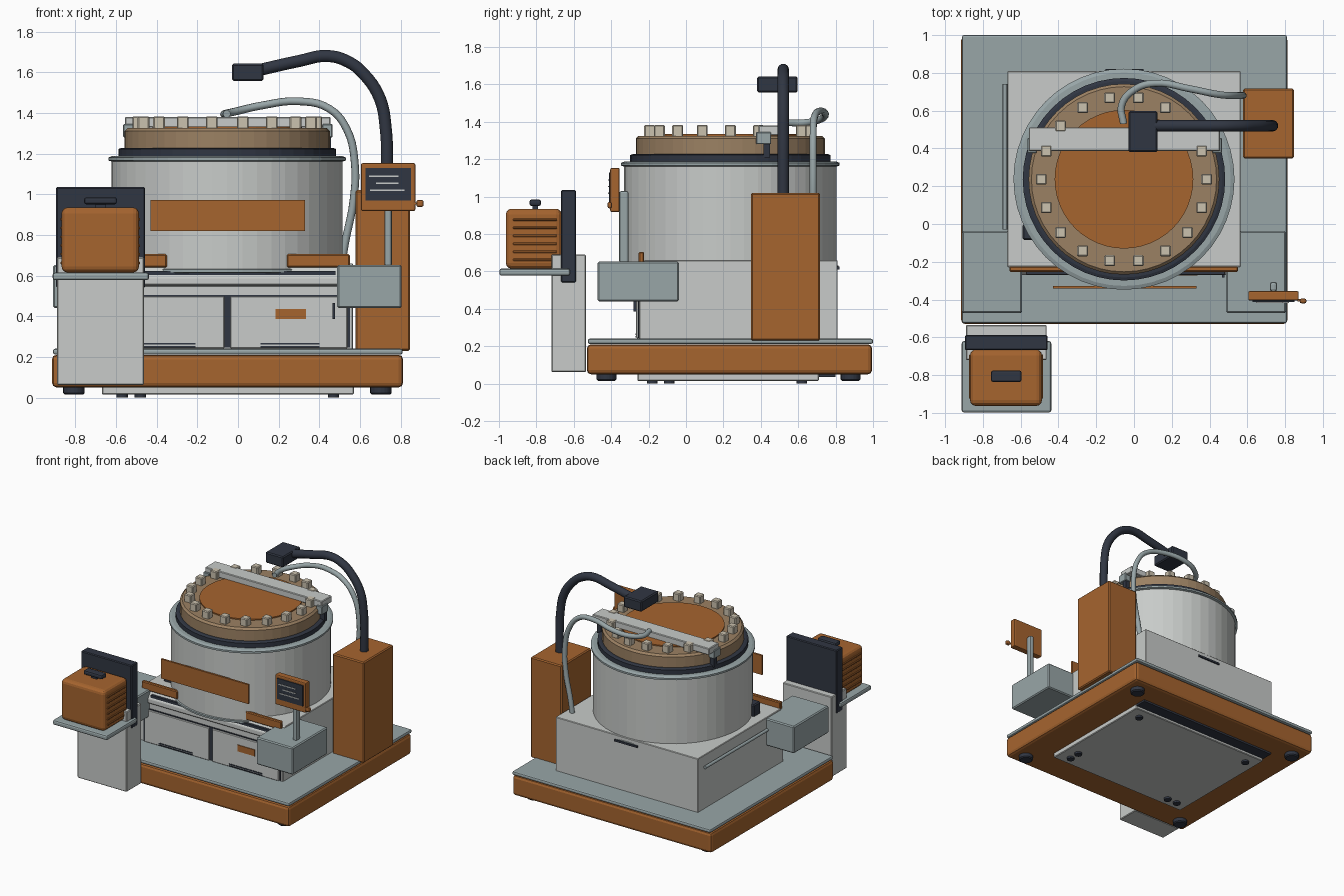
import bpy, bmesh, math
from mathutils import Vector


def colour(name, r, g, b):
    m = bpy.data.materials.new(name)
    m.diffuse_color = (r, g, b, 1)
    return m


ORANGE = colour("burnt orange", 0.38, 0.128, 0.028)
LIGHT = colour("light grey", 0.58, 0.60, 0.585)
BLUE = colour("blue grey", 0.315, 0.38, 0.39)
DARK = colour("dark slate", 0.03, 0.037, 0.055)
TAN = colour("tan", 0.33, 0.22, 0.125)
CREAM = colour("cream", 0.60, 0.54, 0.43)


def make(name, bm, mat, bevel=0, segs=2):
    bmesh.ops.recalc_face_normals(bm, faces=bm.faces)
    me = bpy.data.meshes.new(name)
    bm.to_mesh(me)
    bm.free()
    me.materials.append(mat)
    ob = bpy.data.objects.new(name, me)
    bpy.context.collection.objects.link(ob)
    if bevel:
        mod = ob.modifiers.new("bevel", "BEVEL")
        mod.width, mod.segments = bevel, segs
    return ob


def box(name, x, y, z, mat, bevel=0, segs=2):
    bm = bmesh.new()
    bmesh.ops.create_cube(bm, size=1)
    for v in bm.verts:
        v.co = [a + (b - a) * (c + 0.5) for (a, b), c in zip((x, y, z), v.co)]
    return make(name, bm, mat, bevel, segs)


def lathe(name, centre, profile, mat, sides=48):
    """Revolve (radius, z) points around a vertical axis and cap both ends."""
    bm = bmesh.new()
    rings = []
    for r, z in profile:
        rings.append([bm.verts.new((centre[0] + r * math.cos(2 * math.pi * i / sides),
                                    centre[1] + r * math.sin(2 * math.pi * i / sides), z))
                      for i in range(sides)])
    for a, b in zip(rings, rings[1:]):
        for i in range(sides):
            j = (i + 1) % sides
            bm.faces.new((a[i], a[j], b[j], b[i]))
    bm.faces.new(rings[0])
    bm.faces.new(rings[-1])
    return make(name, bm, mat)


def tube(name, points, radius, mat):
    """Smooth pipe through the given points, turned into a mesh."""
    cu = bpy.data.curves.new(name, "CURVE")
    cu.dimensions = "3D"
    cu.bevel_depth, cu.bevel_resolution, cu.resolution_u = radius, 3, 5
    cu.use_fill_caps = True
    sp = cu.splines.new("BEZIER")
    sp.bezier_points.add(len(points) - 1)
    for bp, p in zip(sp.bezier_points, points):
        bp.co = p
        bp.handle_left_type = bp.handle_right_type = "AUTO"
    tmp = bpy.data.objects.new(name + "_curve", cu)
    bpy.context.collection.objects.link(tmp)
    bpy.context.view_layer.update()
    me = bpy.data.meshes.new_from_object(tmp.evaluated_get(bpy.context.evaluated_depsgraph_get()))
    bpy.data.objects.remove(tmp)
    me.materials.clear()
    me.materials.append(mat)
    me.polygons.foreach_set("use_smooth", [len(p.vertices) == 4 for p in me.polygons])
    ob = bpy.data.objects.new(name, me)
    bpy.context.collection.objects.link(ob)


# Base, deck and feet
box("base", (-0.915, 0.812), (-0.53, 0.995), (0.05, 0.21), ORANGE, 0.022)
box("deck", (-0.91, 0.81), (-0.525, 1.0), (0.212, 0.24), BLUE, 0.01)
for x in (-0.807, 0.703):
    for y in (-0.425, 0.88):
        lathe("base_foot", (x, y), [(0.045, 0.015), (0.053, 0.022), (0.053, 0.06)], DARK, 20)
box("underside_plate", (-0.67, 0.57), (-0.26, 0.71), (0.015, 0.06), LIGHT, 0.005, 1)
box("underside_recess", (-0.67, 0.57), (0.71, 0.80), (0.035, 0.055), DARK)
for x, y in ((-0.57, -0.18), (0.47, -0.18), (-0.57, 0.62), (0.47, 0.62), (-0.48, -0.18), (0.47, -0.09)):
    lathe("small_foot", (x, y), [(0.028, 0), (0.028, 0.02)], DARK, 16)

# Cabinet with a sloping front shoulder
side = [(-0.25, 0.23), (-0.25, 0.55), (-0.27, 0.555), (-0.27, 0.59), (-0.222, 0.66),
        (0.81, 0.66), (0.81, 0.23)]
bm = bmesh.new()
ends = [[bm.verts.new((x, y, z)) for y, z in side] for x in (-0.67, 0.565)]
for i in range(len(side)):
    j = (i + 1) % len(side)
    bm.faces.new((ends[0][i], ends[0][j], ends[1][j], ends[1][i]))
for e in ends:
    bm.faces.new(e)
make("cabinet", bm, LIGHT, 0.004, 1)
box("door_gap", (-0.64, 0.55), (-0.256, -0.249), (0.245, 0.505), DARK)
for x0, x1 in ((-0.63, -0.067), (-0.038, 0.538)):
    box("door", (x0, x1), (-0.266, -0.25), (0.242, 0.498), LIGHT, 0.004, 1)
for x0, x1 in ((-0.50, -0.21), (0.11, 0.40)):
    for z in (0.247, 0.26):
        box("door_vent", (x0, x1), (-0.270, -0.262), (z, z + 0.007), DARK)
box("door_tag", (0.185, 0.335), (-0.272, -0.264), (0.385, 0.435), ORANGE)
box("door_handle", (0.465, 0.478), (-0.282, -0.264), (0.385, 0.465), DARK)
box("shoulder_strip", (-0.57, 0.48), (-0.268, -0.24), (0.602, 0.622), DARK)
box("back_latch", (-0.15, 0.05), (0.805, 0.82), (0.61, 0.625), DARK)
tube("side_rail", [(-0.683, -0.03, 0.57), (-0.683, 0.35, 0.57), (-0.683, 0.74, 0.57)], 0.012, BLUE)
box("side_block", (-0.59, -0.50), (-0.085, 0.0), (0.65, 0.75), DARK, 0.008, 1)
for x0, x1 in ((-0.66, -0.35), (0.24, 0.55)):
    box("front_bar", (x0, x1), (-0.253, -0.225), (0.64, 0.705), ORANGE, 0.006, 1)

# Drum and lid
C = (-0.053, 0.237)
lathe("drum", C, [(0.568, 0.62), (0.568, 1.18)], LIGHT)
lathe("drum_foot_ring", C, [(0.56, 0.612), (0.578, 0.616), (0.578, 0.63), (0.56, 0.636)], BLUE)
lathe("drum_rim", C, [(0.565, 1.16), (0.585, 1.166), (0.585, 1.18), (0.565, 1.188)], BLUE)
lathe("drum_collar", C, [(0.536, 1.18), (0.536, 1.222), (0.52, 1.228)], DARK)
lathe("lid", C, [(0.505, 1.225), (0.505, 1.31), (0.49, 1.325)], TAN)
lathe("lid_disc", C, [(0.367, 1.32), (0.367, 1.334)], ORANGE)
for i in range(18):
    a = math.radians(20 * i)
    x, y = C[0] + 0.438 * math.cos(a), C[1] + 0.438 * math.sin(a)
    box("lid_bolt", (x - 0.029, x + 0.029), (y - 0.029, y + 0.029), (1.315, 1.383), CREAM, 0.006, 1)
box("lid_beam", (-0.557, 0.456), (0.387, 0.512), (1.328, 1.38), LIGHT, 0.005, 1)
for x in (-0.54, 0.44):
    box("beam_bracket", (x - 0.025, x + 0.025), (0.375, 0.455), (1.28, 1.345), BLUE, 0.004, 1)
    box("beam_clamp", (x - 0.018, x + 0.018), (0.415, 0.45), (1.21, 1.285), DARK)
box("drum_plate", (-0.43, 0.33), (-0.342, -0.327), (0.82, 0.972), ORANGE)

# Column, arm and hose
box("column", (0.577, 0.847), (0.348, 0.717), (0.23, 1.02), ORANGE, 0.008, 1)
tube("arm", [(0.73, 0.52, 1.0), (0.733, 0.52, 1.17), (0.727, 0.52, 1.32), (0.698, 0.52, 1.47),
             (0.62, 0.52, 1.59), (0.545, 0.52, 1.65), (0.44, 0.52, 1.68), (0.30, 0.52, 1.655),
             (0.10, 0.52, 1.61)], 0.031, DARK)
box("arm_head", (-0.03, 0.125), (0.38, 0.597), (1.557, 1.642), DARK, 0.008, 1)
tube("hose", [(-0.055, 0.53, 1.395), (-0.065, 0.63, 1.395), (0.0, 0.71, 1.41), (0.11, 0.745, 1.435),
              (0.30, 0.715, 1.457), (0.45, 0.685, 1.42), (0.535, 0.68, 1.32), (0.575, 0.68, 1.145),
              (0.568, 0.68, 0.97), (0.525, 0.68, 0.75), (0.51, 0.68, 0.65)], 0.019, BLUE)

# Side boxes
for x0, x1 in ((-0.91, -0.592), (0.488, 0.805)):
    box("side_box", (x0, x1), (-0.472, -0.038), (0.44, 0.652), BLUE, 0.008, 1)

# Control screen on a stem
box("screen_stem", (0.72, 0.757), (-0.357, -0.307), (0.645, 1.03), BLUE, 0.012)
box("screen_frame", (0.605, 0.872), (-0.405, -0.355), (0.917, 1.153), ORANGE, 0.008)
box("screen_face", (0.627, 0.85), (-0.412, -0.403), (0.968, 1.13), DARK)
for x0, x1, z in ((0.645, 0.79, 1.085), (0.68, 0.79, 1.05), (0.65, 0.82, 1.015)):
    box("screen_line", (x0, x1), (-0.417, -0.41), (z, z + 0.007), LIGHT)
box("screen_knob", (0.877, 0.913), (-0.42, -0.395), (0.937, 0.972), ORANGE, 0.01)
box("knob_shaft", (0.865, 0.885), (-0.41, -0.398), (0.95, 0.96), ORANGE)

# Front stand with shelf and small appliance
box("stand", (-0.89, -0.462), (-0.72, -0.535), (0.062, 0.69), LIGHT, 0.005, 1)
box("stand_back_panel", (-0.895, -0.457), (-0.668, -0.588), (0.54, 1.035), DARK, 0.006, 1)
box("shelf", (-0.912, -0.438), (-0.998, -0.62), (0.577, 0.615), BLUE, 0.012)
box("appliance", (-0.868, -0.487), (-0.963, -0.665), (0.615, 0.935), ORANGE, 0.03, 3)
for i in range(6):
    z = 0.655 + 0.043 * i
    for x in (-0.868, -0.487):
        box("appliance_rib", (x - 0.006, x + 0.006), (-0.925, -0.69), (z, z + 0.014), ORANGE, 0.004, 1)
box("appliance_handle", (-0.757, -0.595), (-0.837, -0.775), (0.95, 0.985), DARK, 0.012)
box("handle_post", (-0.70, -0.65), (-0.82, -0.79), (0.93, 0.955), DARK)
